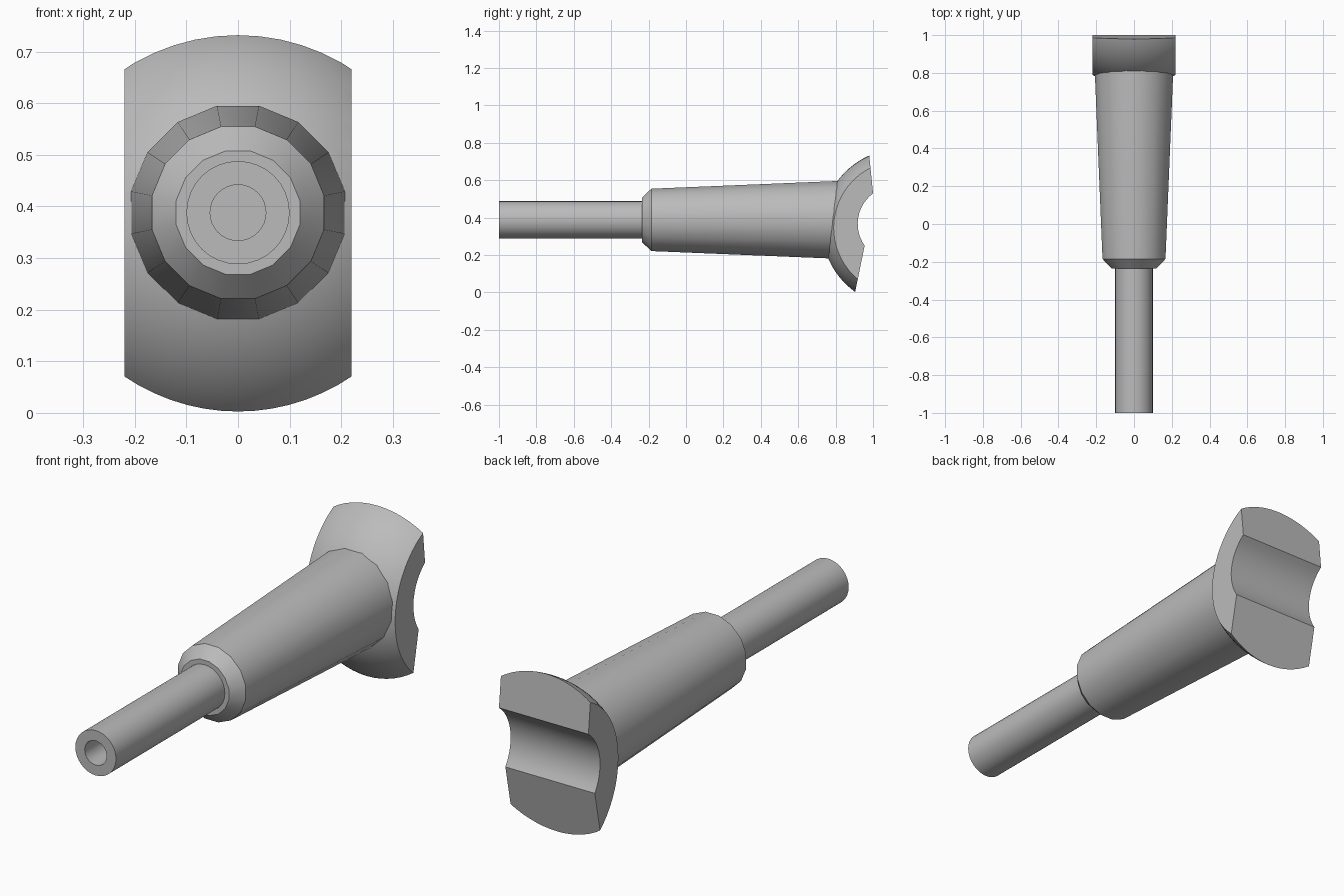
import bpy, bmesh, math
from mathutils import Matrix

if "Cube" in bpy.data.objects:
    bpy.data.objects.remove(bpy.data.objects["Cube"])

AXIS_Z = 0.388

grey = bpy.data.materials.new("grey_metal")
grey.diffuse_color = (0.5, 0.5, 0.5, 1)
grey.use_nodes = True
grey.node_tree.nodes["Principled BSDF"].inputs["Base Color"].default_value = grey.diffuse_color


def make_object(name, bm):
    bmesh.ops.recalc_face_normals(bm, faces=bm.faces)
    mesh = bpy.data.meshes.new(name)
    bm.to_mesh(mesh)
    bm.free()
    mesh.materials.append(grey)
    ob = bpy.data.objects.new(name, mesh)
    bpy.context.collection.objects.link(ob)
    return ob


def select(ob):
    bpy.ops.object.select_all(action='DESELECT')
    ob.select_set(True)
    bpy.context.view_layer.objects.active = ob


def smooth(ob):
    select(ob)
    bpy.ops.object.shade_smooth_by_angle(angle=math.radians(30))


def lathe(name, profile, sides, turn=0.0):
    """Capped revolve of (radius, y) points around the long axis."""
    bm = bmesh.new()
    rings = []
    for r, y in profile:
        angles = [turn + 2 * math.pi * i / sides for i in range(sides)]
        rings.append([bm.verts.new((r * math.cos(a), y, AXIS_Z + r * math.sin(a)))
                      for a in angles])
    for a, b in zip(rings, rings[1:]):
        for i in range(sides):
            j = (i + 1) % sides
            bm.faces.new((a[i], a[j], b[j], b[i]))
    bm.faces.new(rings[0])
    bm.faces.new(rings[-1])
    ob = make_object(name, bm)
    smooth(ob)
    return ob


# Tapered body with chamfered nose
lathe("tapered_body", [(0.122, -0.235), (0.17, -0.185), (0.211, 0.79), (0.211, 0.85)],
      16, math.pi / 16)

# Thin shaft with a blind hole in its front end
lathe("shaft", [(0.054, -0.88), (0.054, -1.0), (0.1, -1.0), (0.1, -0.2)], 32)

# Foot: a slice of a ball, with angled back faces and a round groove
bm = bmesh.new()
bmesh.ops.create_uvsphere(bm, u_segments=60, v_segments=48, radius=0.4215)
bmesh.ops.transform(bm, verts=bm.verts, matrix=Matrix.Translation((0, 1.149, 0.346))
                    @ Matrix.Rotation(math.pi / 2 + 0.1, 4, 'X'))
foot = make_object("grooved_foot", bm)

outline = [(0.5, -0.2), (0.863, -0.2), (0.955, 0.25)]
for i in range(1, 12):
    a = math.radians(215.3 + (126.4 - 215.3) * i / 12)
    outline.append((1.12 + 0.202 * math.cos(a), 0.367 + 0.202 * math.sin(a)))
outline += [(1.0, 0.53), (0.963, 0.9), (0.5, 0.9)]

bm = bmesh.new()
face = bm.faces.new([bm.verts.new((-0.22, y, z)) for y, z in outline])
side = bmesh.ops.extrude_face_region(bm, geom=[face])["geom"]
bmesh.ops.translate(bm, vec=(0.44, 0, 0),
                    verts=[v for v in side if isinstance(v, bmesh.types.BMVert)])
cutter = make_object("foot_cutter", bm)
cutter.hide_render = True

mod = foot.modifiers.new("slice", 'BOOLEAN')
mod.operation = 'INTERSECT'
mod.solver = 'EXACT'
mod.object = cutter
select(foot)
bpy.ops.object.modifier_apply(modifier=mod.name)
bpy.data.objects.remove(cutter)
smooth(foot)
